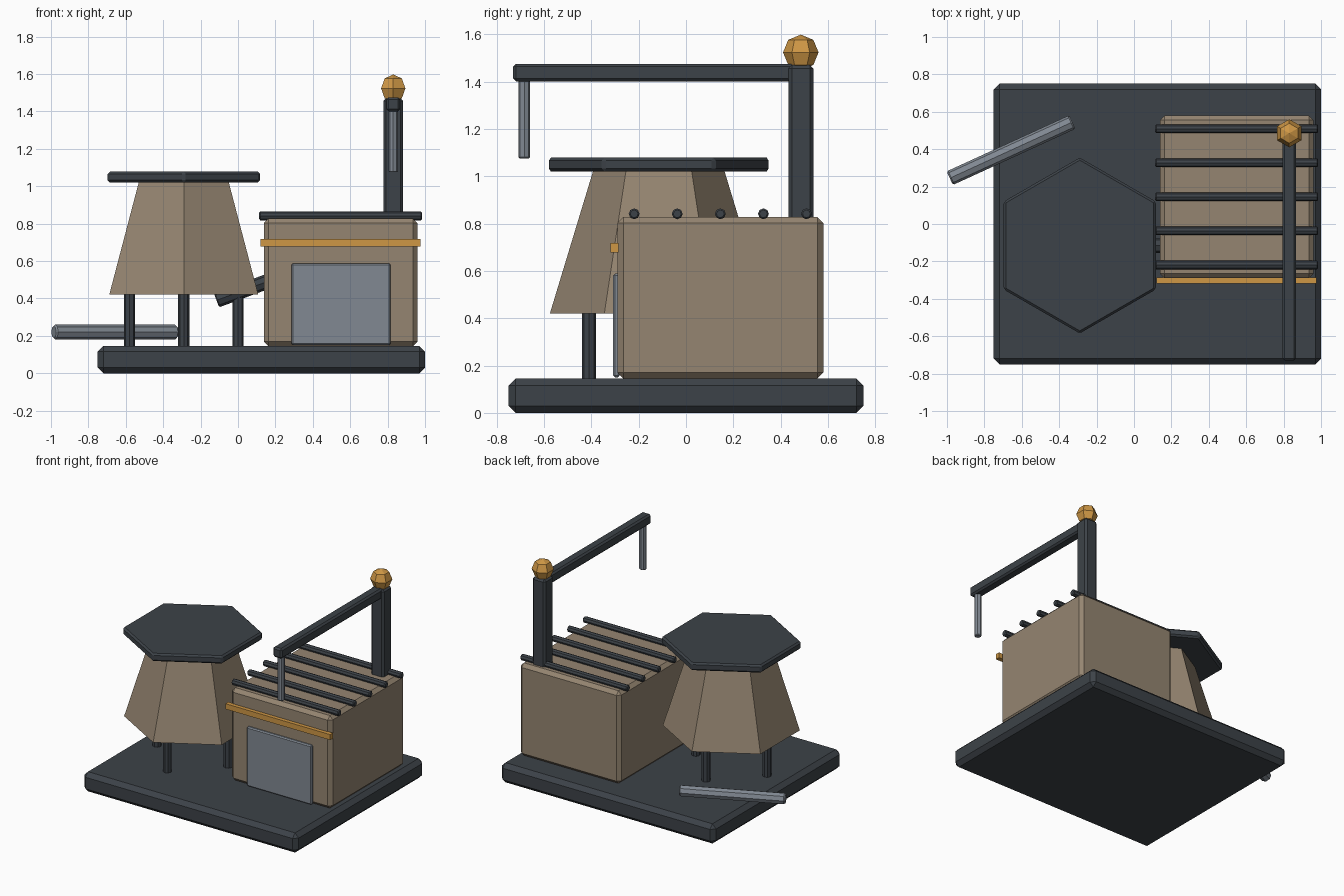
import bpy
from math import cos, sin, pi
from mathutils import Vector

cube = bpy.data.objects.get("Cube")
if cube:
    bpy.data.objects.remove(cube, do_unlink=True)


def material(name, rgb):
    m = bpy.data.materials.new(name)
    m.use_nodes = True
    m.diffuse_color = (*rgb, 1)
    m.node_tree.nodes["Principled BSDF"].inputs["Base Color"].default_value = (*rgb, 1)
    return m


DARK = material("dark iron", (0.046, 0.055, 0.065))
TAN = material("tan clay", (0.30, 0.235, 0.165))
STEEL = material("grey steel", (0.22, 0.25, 0.29))
GOLD = material("gold brass", (0.62, 0.31, 0.06))


def finish(name, mat, bevel):
    ob = bpy.context.object
    ob.name = ob.data.name = name
    ob.data.materials.append(mat)
    if bevel:
        mod = ob.modifiers.new("chamfer", "BEVEL")
        mod.width = bevel
        mod.segments = 1
        mod.limit_method = "ANGLE"
        # keep the long edges of round bars, chamfer only the sharp ones
        mod.angle_limit = 0.9
    return ob


def box(name, mat, low, high, bevel=0.0):
    low, high = Vector(low), Vector(high)
    bpy.ops.mesh.primitive_cube_add(size=1, location=(low + high) / 2)
    bpy.context.object.scale = high - low
    bpy.ops.object.transform_apply(location=False, rotation=False, scale=True)
    return finish(name, mat, bevel)


def bar(name, mat, start, end, radius, sides=8, bevel=0.0, end_radius=None):
    start, end = Vector(start), Vector(end)
    axis = end - start
    bpy.ops.mesh.primitive_cone_add(
        vertices=sides, radius1=radius,
        radius2=radius if end_radius is None else end_radius,
        depth=axis.length, location=(start + end) / 2)
    ob = bpy.context.object
    if abs(axis.x) + abs(axis.y) > 1e-4:
        ob.rotation_euler = axis.to_track_quat("Z", "Y").to_euler()
    return finish(name, mat, bevel)


# Ground slab
box("base_slab", DARK, (-0.75, -0.75, 0), (1, 0.75, 0.145), 0.03)

# Hexagonal hopper with lid and four legs
hx, hy = -0.29, -0.115
bar("hopper_body", TAN, (hx, hy, 0.42), (hx, hy, 1.03), 0.46, 6, 0, 0.275)
lid = bar("hopper_lid", DARK, (hx, hy, 1.02), (hx, hy, 1.078), 0.47, 6, 0.012)
for i in range(4):
    a = i * pi / 2
    x, y = hx + 0.29 * cos(a), hy + 0.295 * sin(a)
    bar(f"hopper_leg_{i + 1}", DARK, (x, y, 0.14), (x, y, 0.44), 0.03)

# Chute from the hopper into the furnace
bar("chute", DARK, (-0.115, hy, 0.39), (0.25, hy, 0.525), 0.04, 8, 0.006)

# Furnace house with door and band
box("furnace_body", TAN, (0.138, -0.29, 0.145), (0.96, 0.58, 0.828), 0.025)
box("furnace_door", STEEL, (0.285, -0.308, 0.15), (0.815, -0.28, 0.588), 0.008)
box("furnace_band", GOLD, (0.12, -0.318, 0.678), (0.975, -0.285, 0.718))

# Roof rails
for i in range(5):
    y = 0.145 + (i - 2) * 0.182
    bar(f"roof_rail_{i + 1}", DARK, (0.113, y, 0.841), (0.985, y, 0.841), 0.023, 8, 0.006)

# Crane post, arm, hanging rod and finial
px, py = 0.83, 0.485
box("crane_post", DARK, (px - 0.053, py - 0.053, 0.8), (px + 0.053, py + 0.053, 1.47), 0.015)
box("crane_arm", DARK, (px - 0.037, -0.73, 1.4), (px + 0.037, py, 1.475), 0.012)
bar("hanging_rod", STEEL, (px, -0.683, 1.075), (px, -0.683, 1.41), 0.025, 8, 0.005)
bpy.ops.mesh.primitive_uv_sphere_add(segments=6, ring_count=4, radius=0.075,
                                     location=(px, py, 1.523))
finish("finial_ball", GOLD, 0)

# Loose pipe beside the hopper
bar("side_pipe", STEEL, (-0.985, 0.245, 0.22), (-0.33, 0.545, 0.22), 0.04, 8, 0.008)
